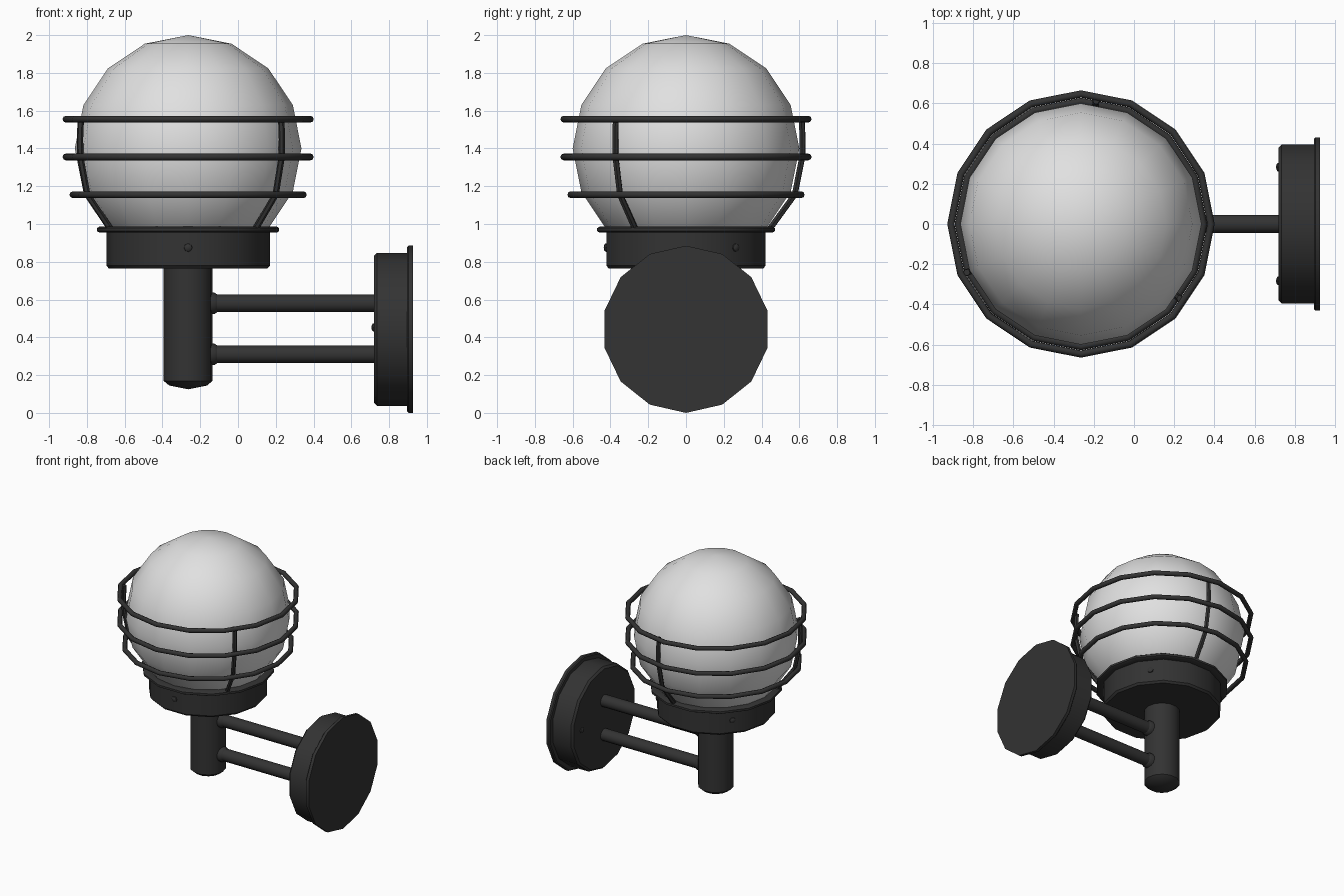
import bpy, bmesh
from math import cos, sin, pi, radians
from mathutils import Matrix, Vector

if "Cube" in bpy.data.objects:
    bpy.data.objects.remove(bpy.data.objects["Cube"])

LAMP_X = -0.264      # axis of the lantern
PLATE_Z = 0.4425     # centre of the wall mount


def material(name, value):
    m = bpy.data.materials.new(name)
    m.use_nodes = True
    m.diffuse_color = (value, value, value, 1)
    m.node_tree.nodes["Principled BSDF"].inputs["Base Color"].default_value = m.diffuse_color
    return m


BLACK = material("black metal", 0.033)
WHITE = material("frosted white glass", 0.75)


def finish(obj, mat, angle=35):
    obj.data.materials.clear()
    obj.data.materials.append(mat)
    bpy.ops.object.select_all(action="DESELECT")
    obj.select_set(True)
    bpy.context.view_layer.objects.active = obj
    bpy.ops.object.shade_smooth_by_angle(angle=radians(angle))
    return obj


def lathe(name, profile, origin, axis=(0, 0, 1), sides=14, mat=BLACK):
    """Turn a (radius, height) profile around an axis."""
    bm = bmesh.new()
    rings = []
    for r, h in profile:
        if r == 0:
            rings.append([bm.verts.new((0, 0, h))] * sides)
        else:
            rings.append([bm.verts.new((r * cos(2 * pi * i / sides), r * sin(2 * pi * i / sides), h))
                          for i in range(sides)])
    for low, high in zip(rings, rings[1:]):
        for i in range(sides):
            j = (i + 1) % sides
            bm.faces.new(list(dict.fromkeys((low[i], low[j], high[j], high[i]))))
    bmesh.ops.recalc_face_normals(bm, faces=bm.faces)
    # Tilt from z to the axis, keeping one corner in the vertical plane
    axis = Vector(axis)
    turn = Vector((0, 0, 1)).rotation_difference(axis).to_matrix().to_4x4()
    bm.transform(Matrix.Translation(origin) @ turn)
    mesh = bpy.data.meshes.new(name)
    bm.to_mesh(mesh)
    bm.free()
    obj = bpy.data.objects.new(name, mesh)
    bpy.context.collection.objects.link(obj)
    return finish(obj, mat)


# Globe
bpy.ops.mesh.primitive_uv_sphere_add(segments=16, ring_count=8, radius=0.6,
                                     location=(LAMP_X, 0, 1.4))
globe = bpy.context.object
globe.name = "globe"
finish(globe, WHITE, 60)

# Lantern cup with its rim
lathe("cup", [(0, 0.765), (0.42, 0.765), (0.433, 0.78), (0.433, 0.955), (0.47, 0.955),
              (0.482, 0.962), (0.482, 0.978), (0.47, 0.986), (0.41, 0.986), (0, 0.95)],
      (LAMP_X, 0, 0))

# Post with a shallow rounded foot
lathe("post", [(0, 0.125), (0.1, 0.145), (0.13, 0.17), (0.13, 0.77), (0, 0.77)],
      (LAMP_X, 0, 0))

# Arms and their collars
for label, z in (("upper", 0.58), ("lower", 0.31)):
    lathe(label + "_arm", [(0, 0), (0.047, 0), (0.047, 0.9), (0, 0.9)],
          (-0.17, 0, z), (1, 0, 0))
    lathe(label + "_arm_collar", [(0, 0), (0.057, 0), (0.057, 0.045), (0.047, 0.06), (0, 0.06)],
          (-0.17, 0, z), (1, 0, 0))

# Wall mount: drum and back plate
lathe("wall_drum", [(0, 0), (0.39, 0), (0.405, 0.015), (0.405, 0.18), (0, 0.18)],
      (0.72, 0, PLATE_Z), (1, 0, 0))
lathe("wall_plate", [(0, 0), (0.435, 0), (0.4425, 0.007), (0.4425, 0.03), (0, 0.03)],
      (0.896, 0, PLATE_Z), (1, 0, 0))

# Screws on the cup and the drum
SCREW = [(0, -0.01), (0.024, -0.01), (0.021, 0.006), (0.011, 0.012), (0, 0.013)]
for i, a in enumerate((-pi / 2, 3 * pi / 14, 11 * pi / 14)):
    d = Vector((cos(a), sin(a), 0))
    lathe(f"cup_screw_{i + 1}", SCREW, d * 0.4226 + Vector((LAMP_X, 0, 0.875)), d, sides=8)
for side, y in (("front", -0.283), ("back", 0.283)):
    lathe(side + "_drum_screw", SCREW, (0.72, y, PLATE_Z + 0.01), (-1, 0, 0), sides=8)

# Cage hoops
for name, z, r in (("top", 1.555, 0.647), ("middle", 1.355, 0.647), ("bottom", 1.155, 0.61)):
    bpy.ops.mesh.primitive_torus_add(major_segments=16, minor_segments=8, major_radius=r,
                                     minor_radius=0.018, location=(LAMP_X, 0, z))
    hoop = bpy.context.object
    hoop.name = name + "_hoop"
    finish(hoop, BLACK, 50)

# Cage uprights
for i, degrees in enumerate((83, 203, 323)):
    a = radians(degrees)
    path = [(0.44, 0.965), (0.58, 1.155), (0.62, 1.355), (0.622, 1.45), (0.617, 1.56)]
    curve = bpy.data.curves.new("upright", "CURVE")
    curve.dimensions = "3D"
    curve.bevel_depth = 0.017
    curve.bevel_resolution = 1
    curve.use_fill_caps = True
    spline = curve.splines.new("POLY")
    spline.points.add(len(path) - 1)
    for p, (r, z) in zip(spline.points, path):
        p.co = (LAMP_X + r * cos(a), r * sin(a), z, 1)
    bar = bpy.data.objects.new(f"cage_upright_{i + 1}", curve)
    bpy.context.collection.objects.link(bar)
    bpy.ops.object.select_all(action="DESELECT")
    bar.select_set(True)
    bpy.context.view_layer.objects.active = bar
    bpy.ops.object.convert(target="MESH")
    finish(bpy.context.object, BLACK, 50)
